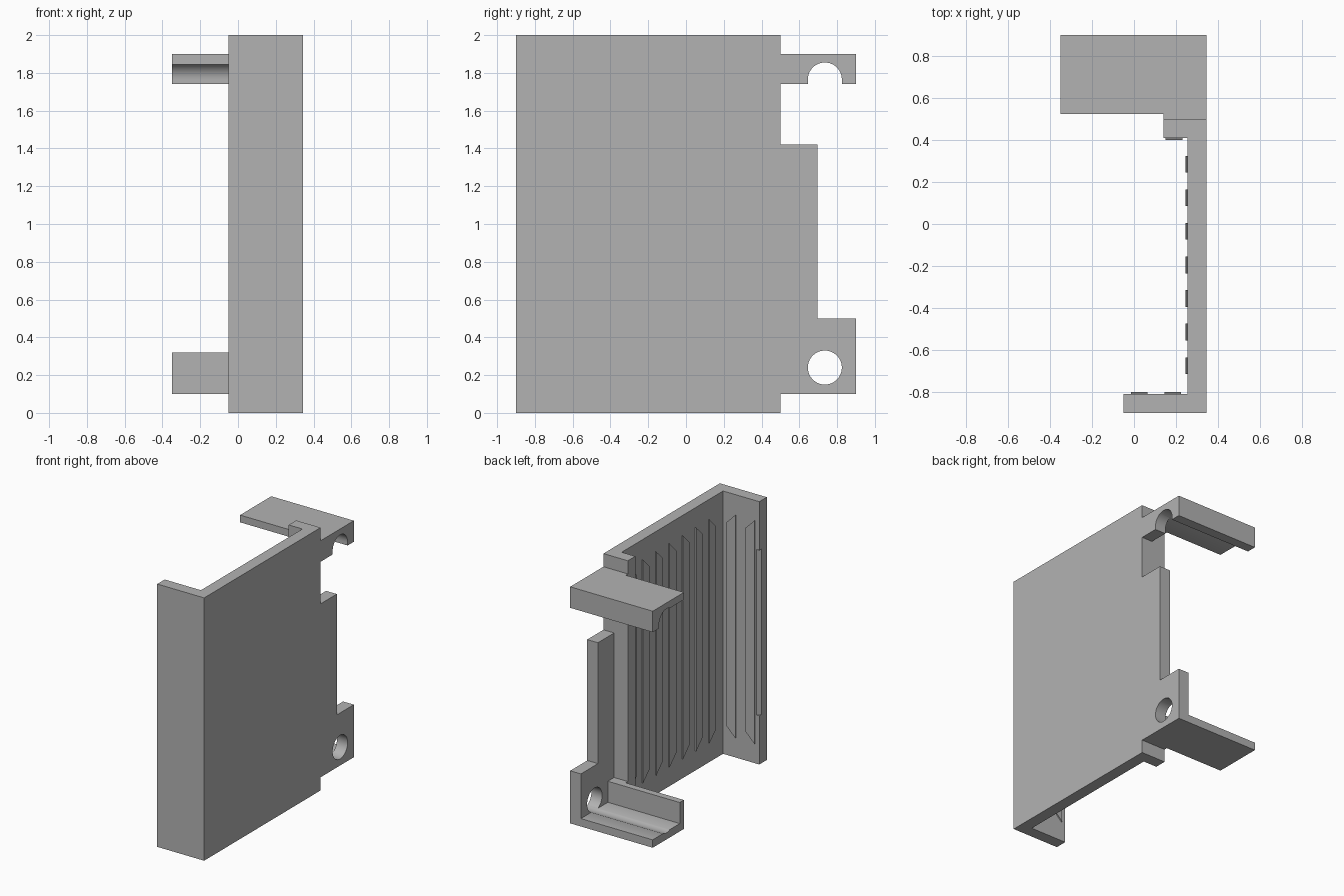
import bpy
import bmesh
import math
from mathutils import Vector

old = bpy.data.objects.get("Cube")
if old:
    bpy.data.objects.remove(old, do_unlink=True)

grey = bpy.data.materials.new("plain_grey")
grey.use_nodes = True
colour = (0.45, 0.45, 0.45, 1)
grey.diffuse_color = colour
grey.node_tree.nodes["Principled BSDF"].inputs["Base Color"].default_value = colour


def prism(name, points, axis, low, high):
    """Extrude a flat outline along x, y or z; the outline uses the other two axes in order."""
    bm = bmesh.new()

    def place(p):
        co = list(p)
        co.insert("xyz".index(axis), low)
        return bm.verts.new(co)

    face = bm.faces.new([place(p) for p in points])
    step = Vector([high - low if a == axis else 0 for a in "xyz"])
    new = bmesh.ops.extrude_face_region(bm, geom=[face])["geom"]
    bmesh.ops.translate(bm, vec=step, verts=[g for g in new if isinstance(g, bmesh.types.BMVert)])
    bmesh.ops.recalc_face_normals(bm, faces=bm.faces)
    mesh = bpy.data.meshes.new(name)
    bm.to_mesh(mesh)
    bm.free()
    mesh.materials.append(grey)
    obj = bpy.data.objects.new(name, mesh)
    bpy.context.collection.objects.link(obj)
    return obj


def box(name, x, y, z):
    return prism(name, [(x[0], y[0]), (x[1], y[0]), (x[1], y[1]), (x[0], y[1])], "z", *z)


def combine(target, other, operation):
    """Apply a boolean and remove the second object."""
    mod = target.modifiers.new(operation.lower(), "BOOLEAN")
    mod.operation, mod.object, mod.solver = operation, other, "EXACT"
    bpy.context.view_layer.objects.active = target
    bpy.ops.object.modifier_apply(modifier=mod.name)
    bpy.data.objects.remove(other, do_unlink=True)


OUT, IN, END = 0.345, 0.255, -0.35      # outer side, inner side, bracket tip
HOLE_Y, LOW_Z, HIGH_Z, R = 0.735, 0.24, 1.765, 0.09

# Side plate with its tabs, drawn as one outline
side = [(-0.9, 0), (0.5, 0), (0.5, 0.1), (0.9, 0.1), (0.9, 0.5), (0.695, 0.5), (0.695, 1.42),
        (0.5, 1.42), (0.5, 1.74), (0.9, 1.74), (0.9, 1.9), (0.5, 1.9), (0.5, 2), (-0.9, 2)]
shell = prism("side_shell", side, "x", IN, OUT)

# Front wall, rear flange and the two rear brackets
front_wall = prism("front_wall", [(-0.05, -0.9), (0.3, -0.9), (0.3, -0.81), (-0.025, -0.81),
                                  (-0.05, -0.835)], "z", 0.37, 1.63)
for part in (
    box("front_wall_lower", (-0.05, OUT), (-0.9, -0.81), (0, 0.37)),
    front_wall,
    box("front_wall_upper", (-0.05, OUT), (-0.9, -0.81), (1.63, 2)),
    box("rear_flange", (0.14, OUT), (0.41, 0.5), (0, 2)),
    prism("upper_bracket", [(0.525, 1.845), (HOLE_Y, 1.845), (HOLE_Y, 1.74), (0.9, 1.74),
                            (0.9, 1.9), (0.525, 1.9)], "x", END, 0.3),
    prism("lower_bracket", [(0.525, 0.1), (0.9, 0.1), (0.9, 0.16), (0.575, 0.16),
                            (0.575, 0.32), (0.525, 0.32)], "x", END, 0.3),
    box("upper_bridge", (0.14, 0.3), (0.45, 0.55), (1.845, 1.9)),
    box("lower_bridge", (0.14, 0.3), (0.45, 0.55), (0.1, 0.32)),
):
    combine(shell, part, "UNION")

# Round hole below, open round notch above
for z in (LOW_Z, HIGH_Z):
    ring = [(HOLE_Y + R * math.cos(a * math.tau / 64), z + R * math.sin(a * math.tau / 64))
            for a in range(64)]
    combine(shell, prism("hole_cutter", ring, "x", -1, 1), "DIFFERENCE")
combine(shell, box("notch_cutter", (-1, 1), (HOLE_Y - R, HOLE_Y + R), (1.7, HIGH_Z)), "DIFFERENCE")


# Thin inner ribs with slanted ends; the second edge is the longer one
def rib(name, short, long, axis, low, high):
    prism(name, [(short, 0.23), (long, 0.15), (long, 1.85), (short, 1.77)], axis, low, high)


for i in range(7):
    y = -0.675 + 0.16 * i
    rib("side_rib", y - 0.04, y + 0.04, "x", IN - 0.009, IN)
for x in (0.025, 0.185):
    rib("front_rib", x + 0.04, x - 0.04, "y", -0.81, -0.801)
rib("flange_rib", 0.23, 0.15, "y", 0.401, 0.41)

# Smooth the round cuts, keep hard edges
bpy.ops.object.select_all(action="DESELECT")
shell.select_set(True)
bpy.context.view_layer.objects.active = shell
bpy.ops.object.shade_smooth_by_angle(angle=math.radians(30))
